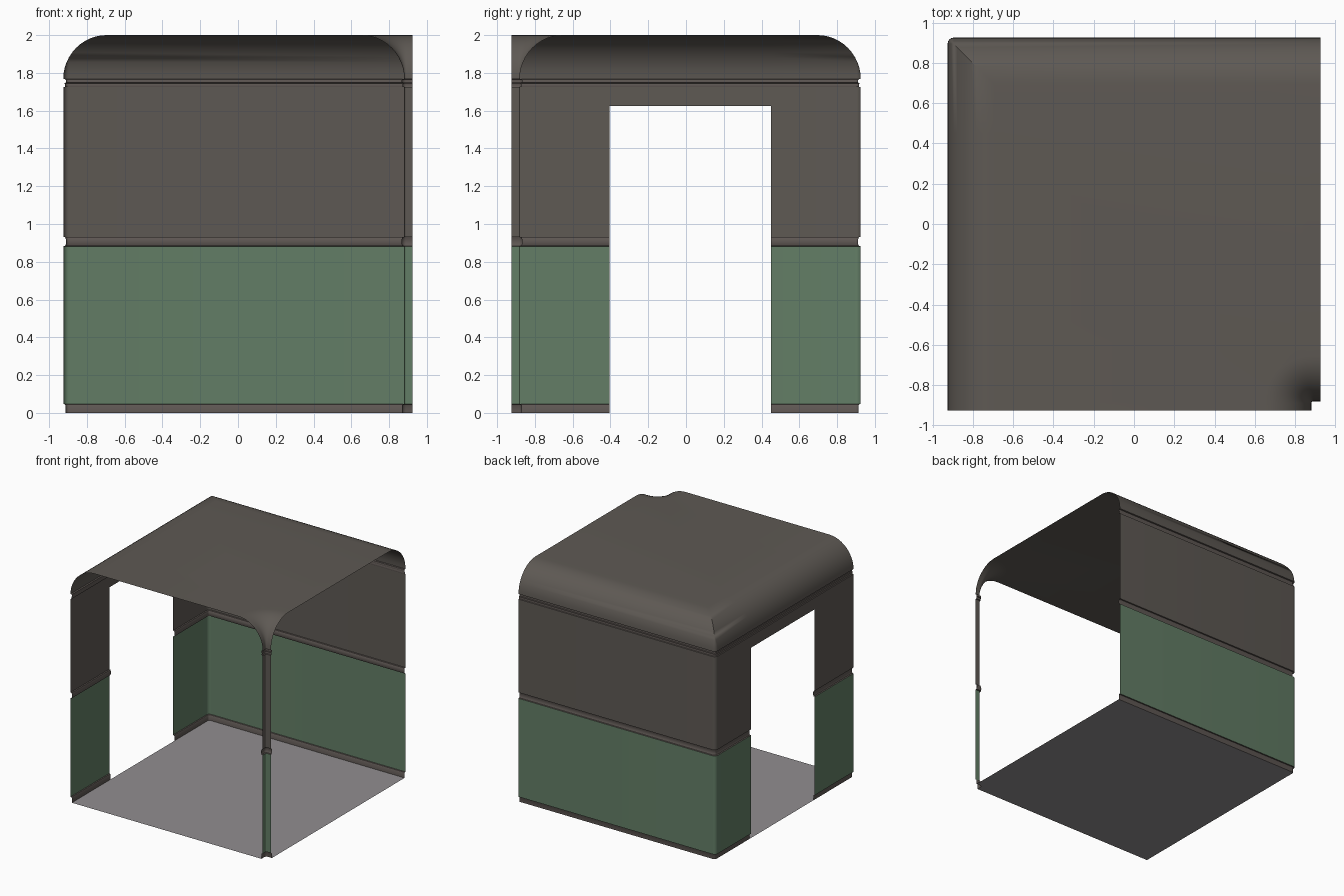
import bpy, bmesh, math

if "Cube" in bpy.data.objects:
    bpy.data.objects.remove(bpy.data.objects["Cube"])

H = 0.925                  # half width of the room
DOOR = (0.45, -0.405)      # door opening along the left wall
DOOR_TOP = 1.625
COL = 0.88                 # inner faces of the corner post
COVE = 0.23                # ceiling cove radius
SEG = 6


def mat(name, rgb):
    m = bpy.data.materials.new(name)
    m.diffuse_color = (*rgb, 1)
    m.use_nodes = True
    m.node_tree.nodes["Principled BSDF"].inputs["Base Color"].default_value = m.diffuse_color
    return m


brown = mat("grey_brown_plaster", (0.112, 0.100, 0.088))
trim = mat("trim_brown", (0.116, 0.098, 0.089))
green = mat("green_paint", (0.125, 0.208, 0.133))
grey = mat("floor_grey", (0.285, 0.270, 0.278))


def wall_path(d):
    """Back wall, rounded corner, left wall; moved d into the room."""
    r = 0.03
    c, rad = max(r, d), max(r - d, 0.0)
    pts = [(H, H - d)]
    for i in range(SEG + 1):
        a = math.pi / 2 * (1 + i / SEG)
        pts.append((-H + c + rad * math.cos(a), H - c + rad * math.sin(a)))
    return pts + [(-H + d, DOOR[0]), (-H + d, DOOR[1]), (-H + d, -H)]


def post_path(d):
    """Small L-shaped post at the front right; moved d into the room."""
    r = 0.01
    c = COL + r
    pts = [(COL - d, -H)]
    for i in range(SEG * 2 + 1):
        a = math.pi - math.pi / 2 * i / (SEG * 2)
        pts.append((c + (r + d) * math.cos(a), -c + (r + d) * math.sin(a)))
    return pts + [(H, -COL + d)]


def sweep(bm, path, profile, door):
    rows = [[bm.verts.new((x, y, z)) for x, y in path(d)] for d, z in profile]
    n = len(rows[0])
    for k in range(len(rows) - 1):
        for i in range(n - 1):
            # leave the doorway open
            if door and i == n - 3 and profile[k + 1][1] <= DOOR_TOP + 1e-6:
                continue
            bm.faces.new((rows[k][i], rows[k + 1][i], rows[k + 1][i + 1], rows[k][i + 1]))


def sheet(bm, d, z, up):
    pts = wall_path(d) + post_path(d)
    clean = []
    for p in pts:
        if not clean or math.dist(p, clean[-1]) > 1e-5:
            clean.append(p)
    if not up:
        clean.reverse()
    f = bm.faces.new([bm.verts.new((x, y, z)) for x, y in clean])
    bmesh.ops.triangulate(bm, faces=[f])


def finish(bm, name, material):
    bmesh.ops.remove_doubles(bm, verts=bm.verts, dist=1e-5)
    me = bpy.data.meshes.new(name)
    bm.to_mesh(me)
    bm.free()
    me.materials.append(material)
    ob = bpy.data.objects.new(name, me)
    bpy.context.collection.objects.link(ob)
    bpy.ops.object.select_all(action='DESELECT')
    ob.select_set(True)
    bpy.context.view_layer.objects.active = ob
    bpy.ops.object.shade_smooth_by_angle(angle=math.radians(35))


# Horizontal bands: (offset into room, height)
bands = {
    "skirting": (trim, [(0.013, 0), (0.013, 0.038), (0.009, 0.045), (0, 0.047)]),
    "lower_wall": (green, [(0, 0.047), (0, 0.882)]),
    "chair_rail": (trim, [(0, 0.882), (0.010, 0.884), (0.014, 0.895), (0.015, 0.907),
                          (0.014, 0.919), (0.010, 0.930), (0, 0.932)]),
    "upper_wall": (brown, [(0, 0.932), (0, DOOR_TOP), (0, 1.724)]),
    "picture_rail": (trim, [(0, 1.724), (0.008, 1.726), (0.010, 1.735), (0.007, 1.745),
                            (0.013, 1.748), (0.014, 1.757), (0.012, 1.766), (0, 1.768)]),
}
for name, (m, profile) in bands.items():
    bm = bmesh.new()
    sweep(bm, wall_path, profile, True)
    sweep(bm, post_path, profile, False)
    finish(bm, name, m)

# Coved ceiling
cove = [(COVE * (1 - math.cos(t)), 1.768 + 0.232 * math.sin(t))
        for t in (math.pi / 2 * i / 12 for i in range(13))]
bm = bmesh.new()
sweep(bm, wall_path, cove, False)
sweep(bm, post_path, cove, False)
sheet(bm, COVE, 2.0, False)
finish(bm, "coved_ceiling", brown)

# Floor
bm = bmesh.new()
sheet(bm, 0.013, 0.0, True)
finish(bm, "floor", grey)
